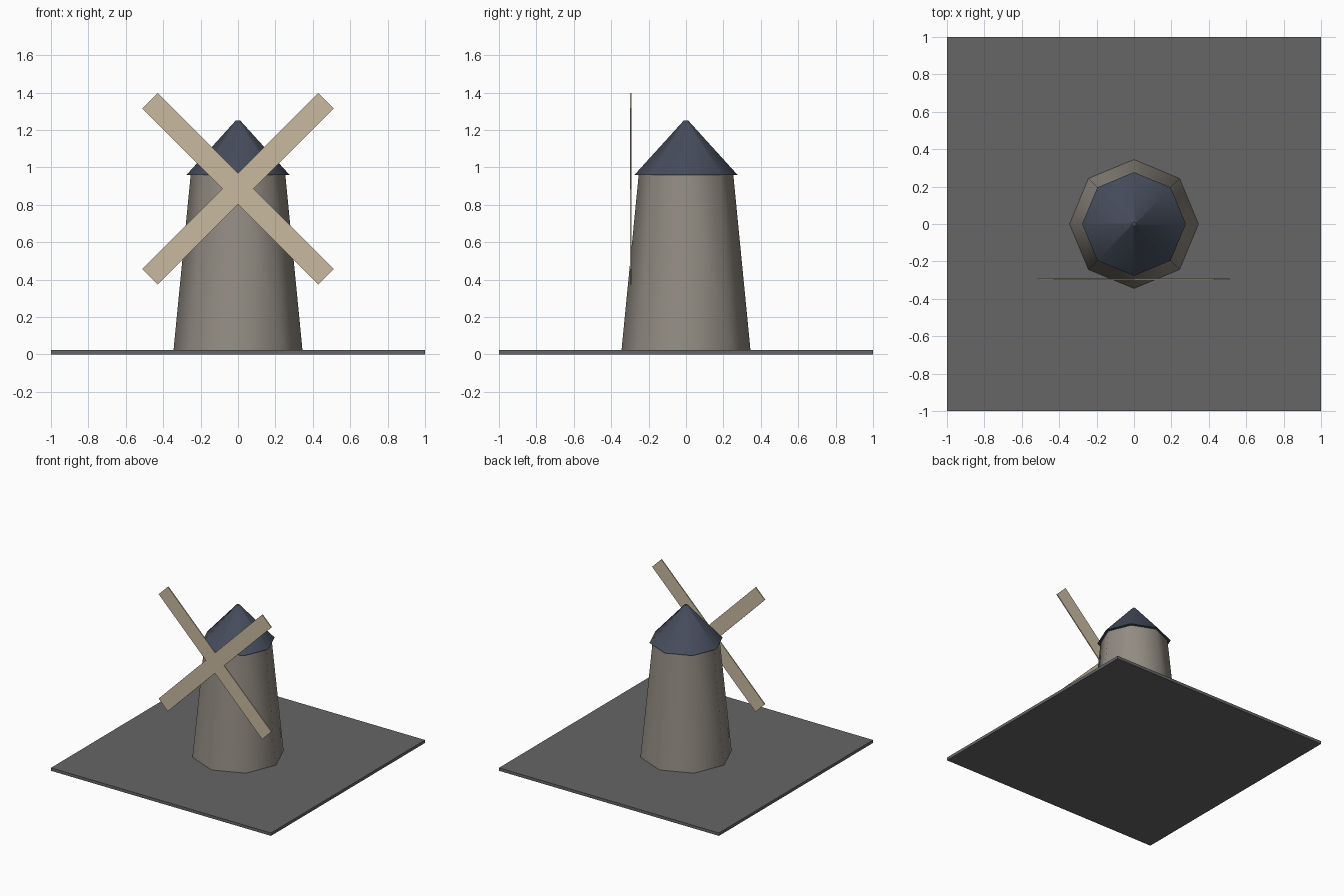
import bpy
from math import radians, pi

cube = bpy.data.objects.get("Cube")
if cube:
    bpy.data.objects.remove(cube, do_unlink=True)


def material(name, rgb):
    """Flat material from 0-255 sRGB."""
    linear = [((c / 255 + 0.055) / 1.055) ** 2.4 for c in rgb]
    mat = bpy.data.materials.new(name)
    mat.use_nodes = True
    mat.diffuse_color = (*linear, 1)
    bsdf = mat.node_tree.nodes["Principled BSDF"]
    bsdf.inputs["Base Color"].default_value = (*linear, 1)
    return mat


def finish(name, mat):
    obj = bpy.context.object
    obj.name = name
    obj.data.materials.append(mat)
    return obj


def box(name, size, location, mat, tilt=0):
    bpy.ops.mesh.primitive_cube_add(size=1, location=location, rotation=(0, tilt, 0))
    obj = finish(name, mat)
    obj.scale = size
    bpy.ops.object.transform_apply(location=False, rotation=True, scale=True)
    return obj


def octagon_cone(name, bottom, top, z0, z1, mat):
    """Eight-sided tapered body with soft sides and crisp rims."""
    bpy.ops.mesh.primitive_cone_add(vertices=8, radius1=bottom, radius2=top,
                                    depth=z1 - z0, location=(0, 0, (z0 + z1) / 2))
    obj = finish(name, mat)
    bpy.ops.object.shade_smooth_by_angle(angle=radians(50))
    return obj


ground_grey = material("ground grey", (102, 102, 102))
stone = material("warm stone", (146, 140, 130))
slate = material("blue slate", (69, 76, 91))
wood = material("pale wood", (200, 186, 160))

# Ground slab, tower and roof
box("ground", (2, 2, 0.024), (0, 0, 0.012), ground_grey)
octagon_cone("tower", 0.345, 0.253, 0.02, 0.96, stone)
octagon_cone("roof", 0.277, 0.012, 0.958, 1.25, slate)

# Crossed sails
for name, tilt in (("sail_rising", pi / 4), ("sail_falling", -pi / 4)):
    box(name, (0.118, 0.008, 1.33), (0, -0.295, 0.885), wood, tilt)
